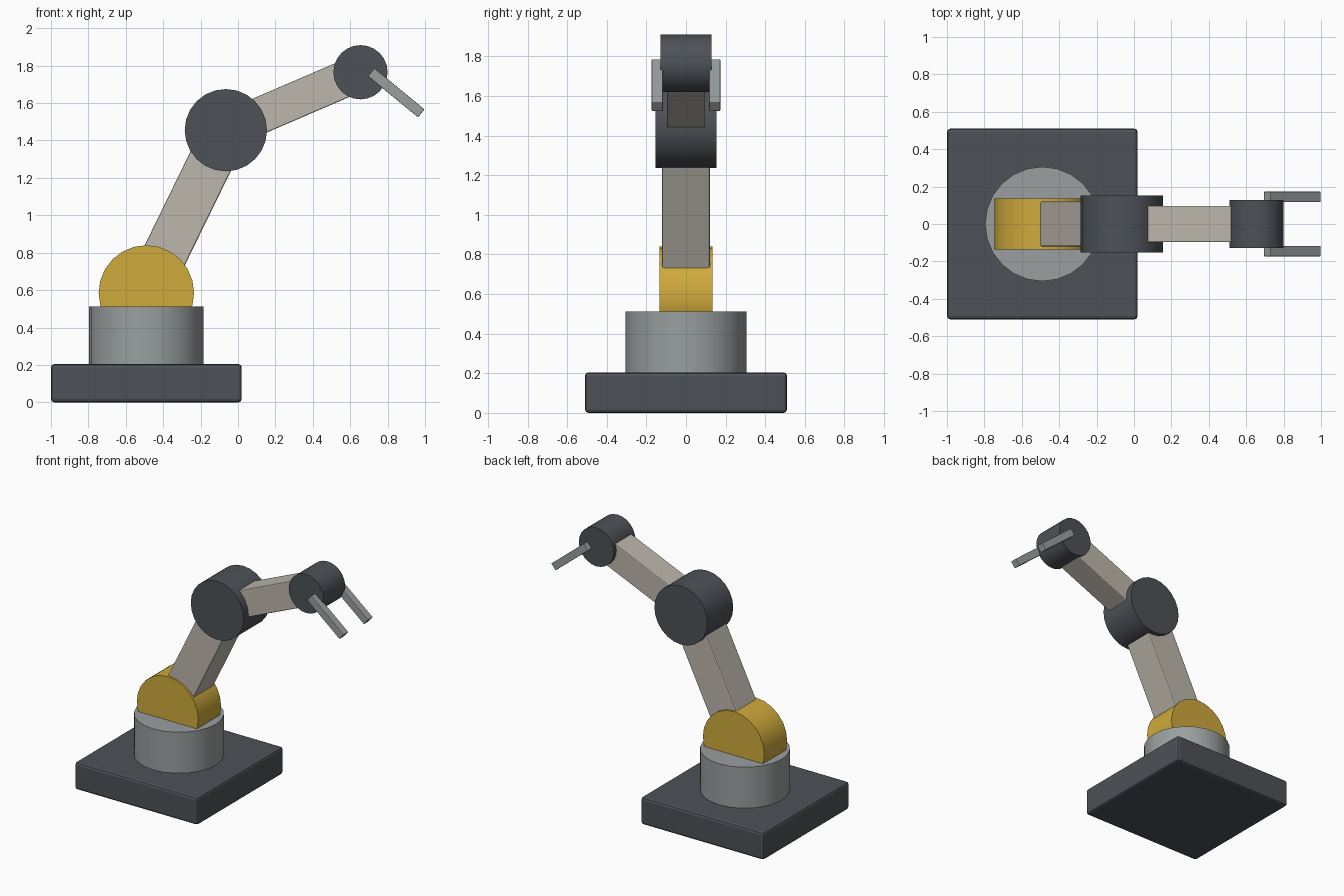
import bpy
import math
from mathutils import Vector

cube = bpy.data.objects.get("Cube")
if cube:
    bpy.data.objects.remove(cube, do_unlink=True)


def material(name, color):
    mat = bpy.data.materials.new(name)
    mat.use_nodes = True
    mat.diffuse_color = (*color, 1)
    mat.node_tree.nodes["Principled BSDF"].inputs["Base Color"].default_value = (*color, 1)
    return mat


dark = material("dark grey", (0.075, 0.083, 0.095))
steel = material("steel grey", (0.32, 0.345, 0.345))
yellow = material("yellow", (0.62, 0.4, 0.045))
beige = material("warm beige", (0.51, 0.475, 0.415))


def finish(name, mat, bevel):
    obj = bpy.context.object
    obj.name = name
    obj.data.materials.append(mat)
    if bevel:
        mod = obj.modifiers.new("Soft edges", "BEVEL")
        mod.width = bevel
        mod.segments = 2
    return obj


def box(name, center, size, mat, tilt=0, bevel=0.0):
    bpy.ops.mesh.primitive_cube_add(size=1, location=center)
    obj = bpy.context.object
    obj.scale = size
    bpy.ops.object.transform_apply(location=False, rotation=False, scale=True)
    obj.rotation_euler.y = tilt
    return finish(name, mat, bevel)


def drum(name, center, radius, length, mat, sideways=True):
    bpy.ops.mesh.primitive_cylinder_add(
        vertices=24, radius=radius, depth=length, location=center,
        rotation=(math.pi / 2 if sideways else 0, 0, 0))
    bpy.ops.object.shade_smooth_by_angle(angle=math.radians(30))
    return finish(name, mat, 0)


def link(name, start, end, width, thickness, mat, bevel):
    # Bar whose long axis runs from start to end in the arm's plane
    start, end = Vector(start), Vector(end)
    span = end - start
    return box(name, (start + end) / 2, (span.length, width, thickness),
               mat, math.atan2(-span.z, span.x), bevel)


# Joint centres
shoulder = (-0.49, 0, 0.585)
elbow = (-0.065, 0, 1.455)
wrist = (0.655, 0, 1.765)

# Base and turning column
box("base_plate", (-0.49, 0, 0.1025), (1.02, 1.02, 0.205), dark, bevel=0.018)
drum("turntable_column", (-0.49, 0, 0.35), 0.306, 0.325, steel, sideways=False)

# Joints
drum("shoulder_joint", shoulder, 0.255, 0.27, yellow)
drum("elbow_joint", elbow, 0.22, 0.306, dark)
drum("wrist_joint", wrist, 0.145, 0.255, dark)

# Arm links
link("upper_arm", shoulder, elbow, 0.24, 0.24, beige, 0.008)
link("forearm", elbow, wrist, 0.194, 0.196, beige, 0.006)

# Gripper fingers
for side, label in ((1, "back"), (-1, "front")):
    y = side * 0.145
    link(label + "_gripper_finger", (0.712, y, 1.765), (0.98, y, 1.545),
         0.056, 0.055, steel, 0.003)
